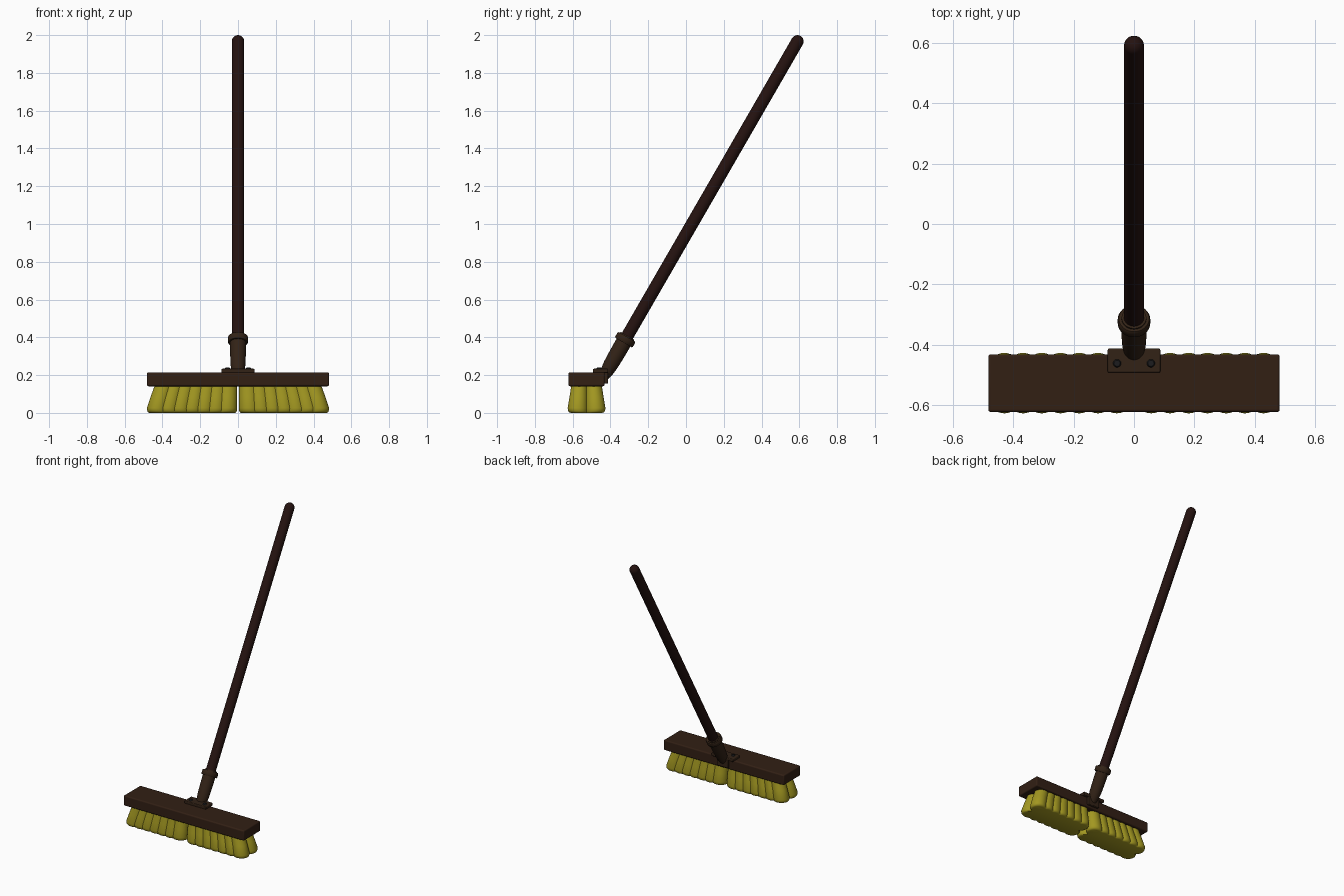
import bpy, bmesh, math
from mathutils import Vector, Matrix

if "Cube" in bpy.data.objects:
    bpy.data.objects.remove(bpy.data.objects["Cube"])


def material(name, rgb):
    m = bpy.data.materials.new(name)
    m.diffuse_color = (*rgb, 1)
    m.use_nodes = True
    m.node_tree.nodes["Principled BSDF"].inputs["Base Color"].default_value = m.diffuse_color
    return m


WOOD = material("block_brown", (0.032, 0.014, 0.007))
DARK = material("handle_brown", (0.018, 0.006, 0.005))
METAL = material("bracket_brown", (0.032, 0.016, 0.008))
SCREW = material("screw_dark", (0.012, 0.012, 0.013))
STRAW = material("bristle_yellow", (0.36, 0.31, 0.015))


def make(name, bm, mat, bevel=0.0, mirror=False, angle=40):
    bmesh.ops.recalc_face_normals(bm, faces=bm.faces)
    me = bpy.data.meshes.new(name)
    bm.to_mesh(me)
    bm.free()
    me.materials.append(mat)
    ob = bpy.data.objects.new(name, me)
    bpy.context.collection.objects.link(ob)
    if bevel:
        b = ob.modifiers.new("bevel", "BEVEL")
        b.width, b.segments = bevel, 3
    if mirror:
        ob.modifiers.new("mirror", "MIRROR").use_mirror_merge = False
    bpy.ops.object.select_all(action="DESELECT")
    ob.select_set(True)
    bpy.context.view_layer.objects.active = ob
    bpy.ops.object.shade_smooth_by_angle(angle=math.radians(angle))
    return ob


def loft(rings):
    """Skin a stack of equal-length point loops and cap both ends."""
    bm = bmesh.new()
    loops = [[bm.verts.new(p) for p in ring] for ring in rings]
    n = len(loops[0])
    for a, b in zip(loops, loops[1:]):
        for i in range(n):
            j = (i + 1) % n
            bm.faces.new((a[i], a[j], b[j], b[i]))
    bm.faces.new(loops[0])
    bm.faces.new(loops[-1])
    return bm


def box(name, lo, hi, mat, bevel):
    bm = bmesh.new()
    bmesh.ops.create_cube(bm, size=1)
    lo, hi = Vector(lo), Vector(hi)
    bmesh.ops.transform(bm, verts=bm.verts,
                        matrix=Matrix.Translation((lo + hi) / 2) @ Matrix.Diagonal((*(hi - lo), 1)))
    return make(name, bm, mat, bevel)


AXIS = Vector((0, 0.5, math.sqrt(0.75)))
TIP = Vector((0, 0.59, 1.967))


def turned(name, profile, mat, sides=32):
    """Round part on the handle axis; profile = (distance below tip centre, radius)."""
    u, v = Vector((1, 0, 0)), AXIS.cross(Vector((1, 0, 0)))
    rings = []
    for d, r in profile:
        c = TIP - AXIS * d
        rings.append([c + r * (math.cos(t) * u + math.sin(t) * v)
                      for t in (2 * math.pi * k / sides for k in range(sides))])
    return make(name, loft(rings), mat)


# Head block
box("head_block", (-0.482, -0.622, 0.141), (0.482, -0.431, 0.215), WOOD, 0.008)

# Handle with domed top
dome = [(-0.033 * math.sin(a), 0.033 * math.cos(a))
        for a in (math.radians(d) for d in (86, 65, 45, 25, 10, 0))]
turned("handle", dome + [(1.87, 0.033)], DARK)

# Socket tapering into the bracket
turned("socket", [(1.80, 0.041), (1.86, 0.042), (1.93, 0.041), (1.98, 0.039),
                  (2.02, 0.034), (2.05, 0.026)], METAL)

# Collar ring
turned("collar", [(1.806, 0.040), (1.806, 0.050), (1.812, 0.054), (1.836, 0.054),
                  (1.842, 0.050), (1.842, 0.040)], METAL)

# Bracket: top plate and rear flange
box("bracket_plate", (-0.087, -0.492, 0.212), (0.087, -0.412, 0.234), METAL, 0.005)
box("bracket_flange", (-0.045, -0.434, 0.155), (0.045, -0.413, 0.225), METAL, 0.005)

# Screws
bm = bmesh.new()
bmesh.ops.create_cone(bm, cap_ends=True, segments=20, radius1=0.014, radius2=0.010, depth=0.008,
                      matrix=Matrix.Translation((0.056, -0.461, 0.237)))
make("screws", bm, SCREW, mirror=True)

# Bristles: scalloped outline of two rows of tufts, lofted from the flared foot to the block
N, R, DY, X0, X1, YC = 7, 0.053, 0.047, 0.057, 0.429, -0.5265
pitch = (X1 - X0) / (N - 1)
side, end = math.degrees(math.asin(pitch / 2 / R)), math.degrees(math.asin(DY / R))
outline = []
for row in (-1, 1):
    for i in range(N):
        k = i if row < 0 else N - 1 - i
        mid = -90 if row < 0 else 90
        a0 = mid - side if i else mid - 180 + (90 - 0) - end
        a1 = mid + side if i < N - 1 else mid + 90 + end
        steps = 8 if 0 < i < N - 1 else 16
        for s in range(steps):
            t = math.radians(a0 + (a1 - a0) * s / steps)
            outline.append((X0 + k * pitch + R * math.cos(t), row * DY + R * math.sin(t)))

rings = []
for z, sx, sy in ((0, 0.955, 0.84), (0.004, 0.98, 0.93), (0.012, 0.995, 0.98), (0.026, 1, 1),
                  (0.085, 0.96, 0.90), (0.15, 0.91, 0.80)):
    pivot = 0.243 if z < 0.026 else 0.004
    rings.append([(pivot + (x - pivot) * sx, YC + y * sy, z) for x, y in outline])
make("bristles", loft(rings), STRAW, mirror=True)
